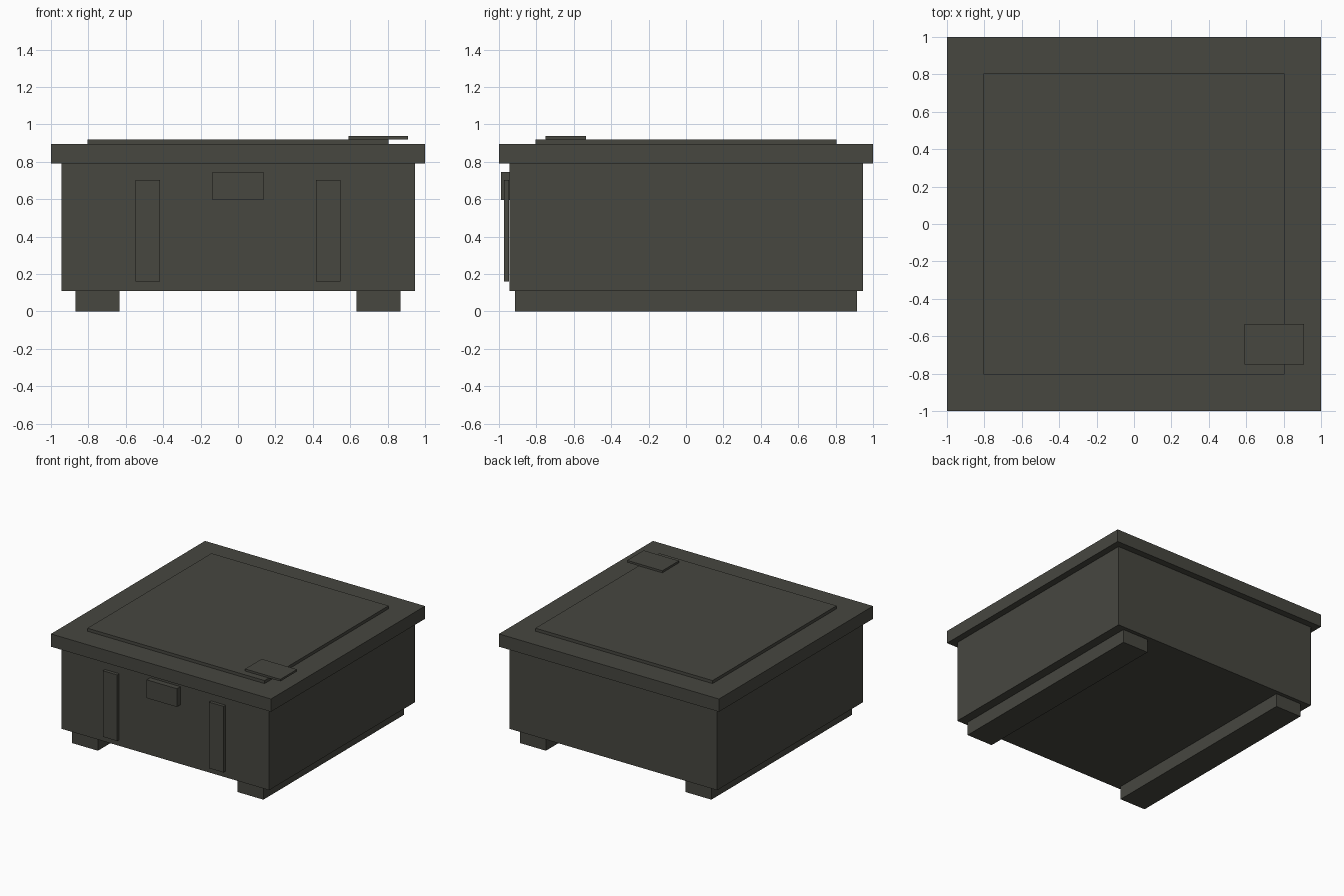
import bpy, bmesh
from mathutils import Vector

if "Cube" in bpy.data.objects:
    bpy.data.objects.remove(bpy.data.objects["Cube"])

# One dark olive-grey paint for the whole crate
paint = bpy.data.materials.new("dark olive grey")
paint.diffuse_color = (0.063, 0.063, 0.051, 1)
paint.use_nodes = True
paint.node_tree.nodes["Principled BSDF"].inputs["Base Color"].default_value = paint.diffuse_color


def box(name, x, y, z):
    """Box spanning the given (min, max) ranges."""
    lo, hi = Vector((x[0], y[0], z[0])), Vector((x[1], y[1], z[1]))
    bm = bmesh.new()
    bmesh.ops.create_cube(bm, size=1)
    bmesh.ops.scale(bm, vec=hi - lo, verts=bm.verts)
    bmesh.ops.translate(bm, vec=(lo + hi) / 2, verts=bm.verts)
    mesh = bpy.data.meshes.new(name)
    bm.to_mesh(mesh)
    bm.free()
    mesh.materials.append(paint)
    obj = bpy.data.objects.new(name, mesh)
    bpy.context.collection.objects.link(obj)
    return obj


# Main body and overhanging lid
box("crate_body", (-0.945, 0.945), (-0.945, 0.945), (0.11, 0.79))
box("lid", (-1, 1), (-1, 1), (0.79, 0.895))

# Raised lid panel and the small plate over its corner
box("lid_panel", (-0.805, 0.805), (-0.805, 0.805), (0.895, 0.92))
box("corner_plate", (0.59, 0.91), (-0.75, -0.535), (0.92, 0.937))

# Front latch
box("latch", (-0.137, 0.137), (-0.99, -0.945), (0.595, 0.745))

# Front straps and skid feet, mirrored left and right
for side, s in (("left", -1), ("right", 1)):
    strap = sorted((s * 0.418, s * 0.548))
    box(side + "_front_strap", strap, (-0.972, -0.945), (0.16, 0.703))
    skid = sorted((s * 0.634, s * 0.87))
    box(side + "_skid", skid, (-0.913, 0.913), (0, 0.11))
